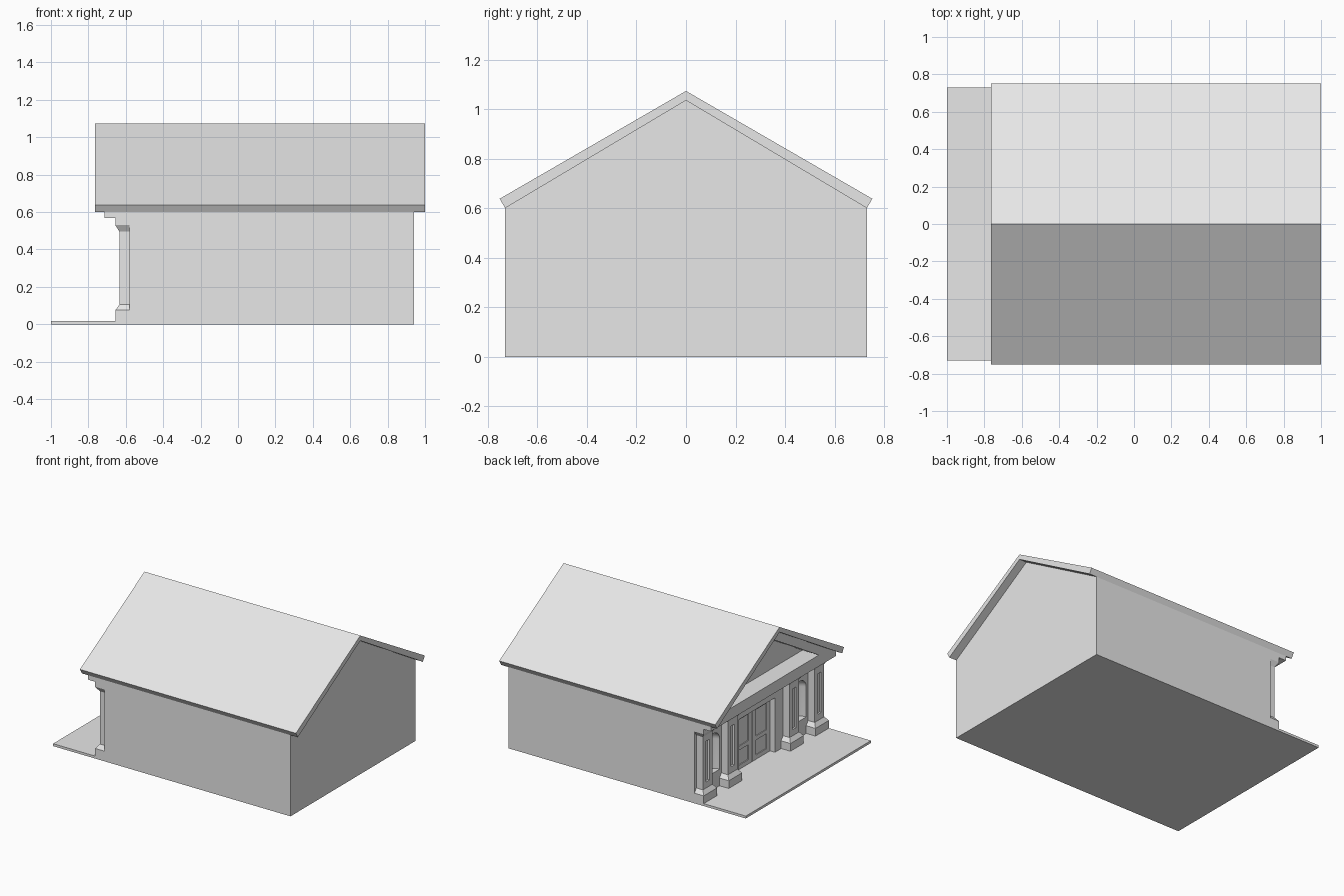
import bpy, bmesh, math

cube = bpy.data.objects.get("Cube")
if cube:
    bpy.data.objects.remove(cube, do_unlink=True)

stone = bpy.data.materials.new("light_grey_stone")
stone.use_nodes = True
GREY = (0.8, 0.8, 0.8, 1)
stone.diffuse_color = GREY
stone.node_tree.nodes["Principled BSDF"].inputs["Base Color"].default_value = GREY


def finish(name, bm):
    bmesh.ops.recalc_face_normals(bm, faces=bm.faces)
    mesh = bpy.data.meshes.new(name)
    bm.to_mesh(mesh)
    bm.free()
    mesh.materials.append(stone)
    obj = bpy.data.objects.new(name, mesh)
    bpy.context.collection.objects.link(obj)
    return obj


def loft(name, rings):
    """Solid through matching rings of points, capped at both ends."""
    bm = bmesh.new()
    loops = [[bm.verts.new(p) for p in ring] for ring in rings]
    for a, b in zip(loops, loops[1:]):
        for i in range(len(a)):
            j = (i + 1) % len(a)
            bm.faces.new((a[i], a[j], b[j], b[i]))
    bm.faces.new(loops[0])
    bm.faces.new(loops[-1])
    return finish(name, bm)


def prism(name, profile, x0, x1):
    """Profile in y, z extruded along x."""
    return loft(name, [[(x, y, z) for y, z in profile] for x in (x0, x1)])


def box(name, x0, x1, y0, y1, z0, z1):
    return prism(name, [(y0, z0), (y1, z0), (y1, z1), (y0, z1)], x0, x1)


def niche_cutter(x, y, radius, bottom, spring):
    """Round-headed lathe solid for a curved wall niche."""
    bm = bmesh.new()
    arc = [(radius * math.cos(a), spring + radius * math.sin(a))
           for a in (i * math.pi / 16 for i in range(9))]
    points = [(0, bottom), (radius, bottom)] + arc
    verts = [bm.verts.new((x + r, y, z)) for r, z in points]
    edges = [bm.edges.new(pair) for pair in zip(verts, verts[1:])]
    bmesh.ops.spin(bm, geom=verts + edges, cent=(x, y, 0), axis=(0, 0, 1),
                   angle=math.tau, steps=32)
    bmesh.ops.remove_doubles(bm, verts=bm.verts, dist=0.0001)
    return finish("niche_cutter", bm)


def cut(obj, cutters):
    """Subtract the cutters, then remove them."""
    bpy.context.view_layer.objects.active = obj
    for cutter in cutters:
        cutter.hide_render = True
        mod = obj.modifiers.new("cut", 'BOOLEAN')
        mod.operation = 'DIFFERENCE'
        mod.solver = 'EXACT'
        mod.object = cutter
        bpy.ops.object.modifier_apply(modifier=mod.name)
        bpy.data.objects.remove(cutter, do_unlink=True)


# Main dimensions
HALF = 0.73
EAVE, RIDGE = 0.6, 1.035
WALL_X, BACK_X = -0.58, 0.94
FLOOR = 0.018

# Hall with doorway and two curved niches
hall = prism("hall_walls", [(-HALF, 0), (HALF, 0), (HALF, EAVE), (0, RIDGE), (-HALF, EAVE)],
             WALL_X, BACK_X)
cut(hall, [box("door_cutter", -0.7, -0.53, -0.21, 0.21, FLOOR, 0.42)]
    + [niche_cutter(WALL_X, s * 0.505, 0.07, 0.14, 0.36) for s in (-1, 1)])
bpy.ops.object.select_all(action='DESELECT')
hall.select_set(True)
bpy.context.view_layer.objects.active = hall
bpy.ops.object.shade_smooth_by_angle(angle=math.radians(30))

# Terrace slab
box("terrace", -1, WALL_X, -HALF, HALF, 0, FLOOR)

# Gabled roof
prism("roof", [(0, 1.073), (0.752, 0.638), (HALF, EAVE), (0, RIDGE),
               (-HALF, EAVE), (-0.752, 0.638)], -0.765, 1)

# Pediment frame with a deep triangular recess
pediment = prism("pediment_frame", [(-HALF, 0.567), (HALF, 0.567), (HALF, EAVE),
                                    (0, RIDGE), (-HALF, EAVE)], -0.715, WALL_X)
cut(pediment, [prism("recess_cutter", [(-0.53, 0.65), (0.53, 0.65), (0, 0.966)], -0.8, -0.5)])

# Square columns with bevelled bases and capitals, and a slot in each shaft
COLUMN = [(FLOOR, 0), (0.075, 0), (0.105, 0.022), (0.495, 0.022), (0.53, 0), (0.567, 0)]
for number, y in enumerate((-0.6525, -0.36, 0.36, 0.6525), 1):
    rings = []
    for z, inset in COLUMN:
        front, half = -0.656 + inset, 0.0775 - inset
        rings.append([(front, y - half, z), (front, y + half, z),
                      (WALL_X, y + half, z), (WALL_X, y - half, z)])
    column = loft(f"column_{number}", rings)
    cut(column, [box("slot_cutter", -0.7, -0.62, y - 0.02, y + 0.02, 0.15, 0.45)])

# Double door with sunken panels
for side, s in (("left", 1), ("right", -1)):
    lo, hi = sorted((s * 0.003, s * 0.21))
    leaf = box(f"door_leaf_{side}", -0.54, -0.53, lo, hi, FLOOR, 0.42)
    cut(leaf, [box("panel_cutter", -0.56, -0.534, lo + 0.04, hi - 0.04, z0, z1)
               for z0, z1 in ((0.05, 0.16), (0.19, 0.385))])
